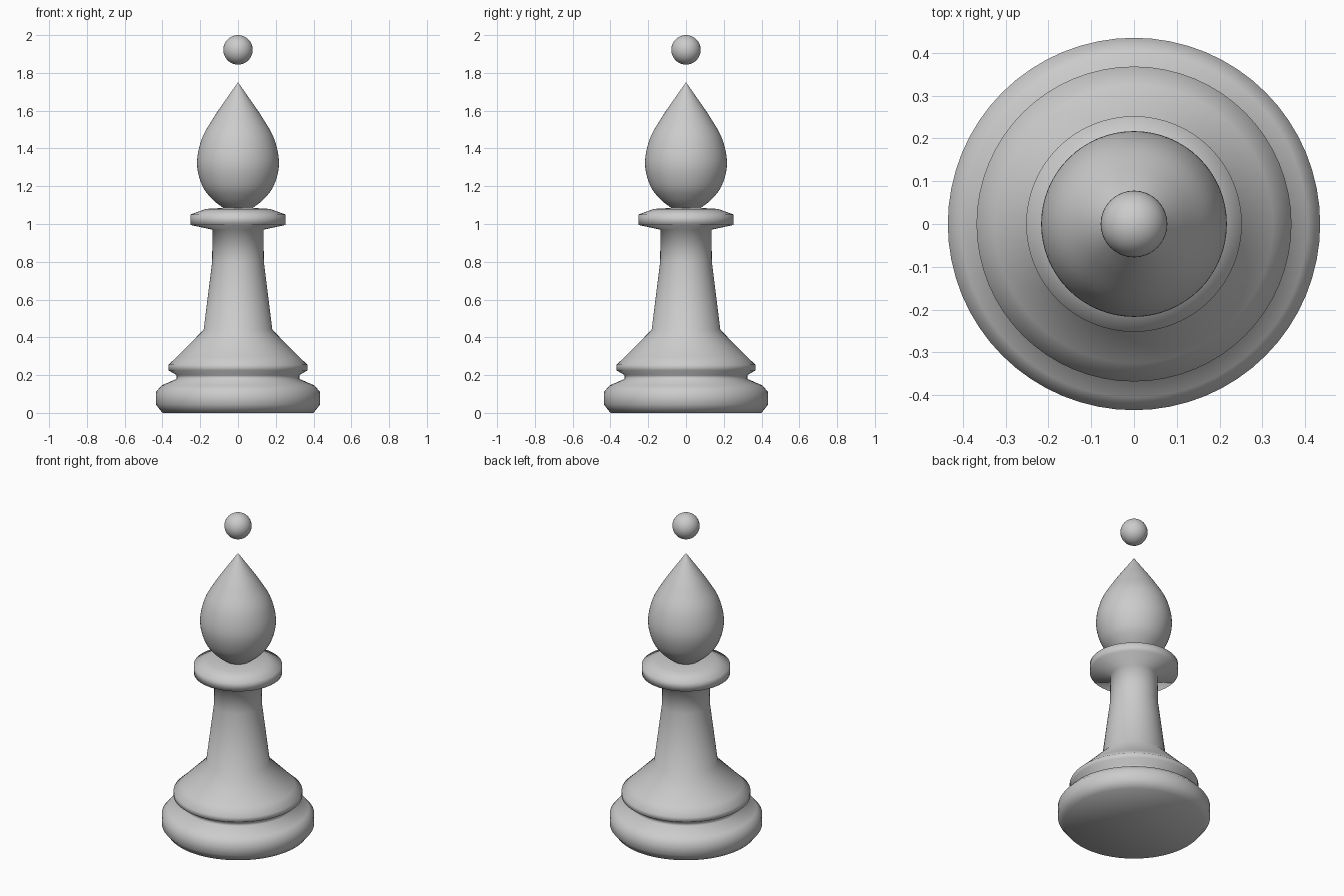
import bpy
import bmesh
import math

cube = bpy.data.objects.get("Cube")
if cube:
    bpy.data.objects.remove(cube, do_unlink=True)

SEGMENTS = 64

grey = bpy.data.materials.new("light grey")
grey.use_nodes = True
colour = (0.6, 0.6, 0.6, 1)
grey.diffuse_color = colour
grey.node_tree.nodes["Principled BSDF"].inputs["Base Color"].default_value = colour


def add_object(name, bm):
    """Turn a bmesh into a smooth shaded object."""
    bmesh.ops.recalc_face_normals(bm, faces=bm.faces)
    for face in bm.faces:
        face.smooth = True
    mesh = bpy.data.meshes.new(name)
    bm.to_mesh(mesh)
    bm.free()
    mesh.materials.append(grey)
    obj = bpy.data.objects.new(name, mesh)
    bpy.context.collection.objects.link(obj)
    return obj


def lathe(name, profile):
    """Spin a (radius, height) profile around the z axis."""
    bm = bmesh.new()
    verts = [bm.verts.new((r, 0, z)) for r, z in profile]
    edges = [bm.edges.new(pair) for pair in zip(verts, verts[1:])]
    bmesh.ops.spin(bm, geom=verts + edges, cent=(0, 0, 0), axis=(0, 0, 1),
                   angle=math.tau, steps=SEGMENTS, use_duplicate=False)
    bmesh.ops.remove_doubles(bm, verts=bm.verts, dist=0.0005)
    return add_object(name, bm)


def smooth_curve(points, steps=6):
    """Catmull-Rom curve through the points."""
    padded = [points[0]] + points + [points[-1]]
    result = []
    for a, b, c, d in zip(padded, padded[1:], padded[2:], padded[3:]):
        for i in range(steps):
            t = i / steps
            result.append(tuple(
                0.5 * (2 * q + (r - p) * t + (2 * p - 5 * q + 4 * r - s) * t ** 2
                       + (3 * q - p - 3 * r + s) * t ** 3)
                for p, q, r, s in zip(a, b, c, d)))
    return result + [points[-1]]


# Foot, flared skirt, tapering stem and collar in one turned piece
lathe("turned_body", [
    (0, 0), (0.4, 0), (0.435, 0.045), (0.435, 0.11), (0.405, 0.145),
    (0.325, 0.18), (0.325, 0.2), (0.368, 0.225), (0.368, 0.255),
    (0.325, 0.295), (0.182, 0.44), (0.137, 0.8), (0.135, 0.97),
    (0.252, 0.995), (0.252, 1.05), (0.17, 1.08), (0.08, 1.085),
])

# Pointed teardrop head
lathe("teardrop_head", smooth_curve([
    (0.07, 1.08), (0.135, 1.13), (0.19, 1.205), (0.217, 1.32),
    (0.192, 1.45), (0.128, 1.565), (0.06, 1.665), (0, 1.75),
]))

# Ball floating above the tip
bm = bmesh.new()
bmesh.ops.create_uvsphere(bm, u_segments=32, v_segments=24, radius=0.078)
ball = add_object("top_ball", bm)
ball.location.z = 1.922
